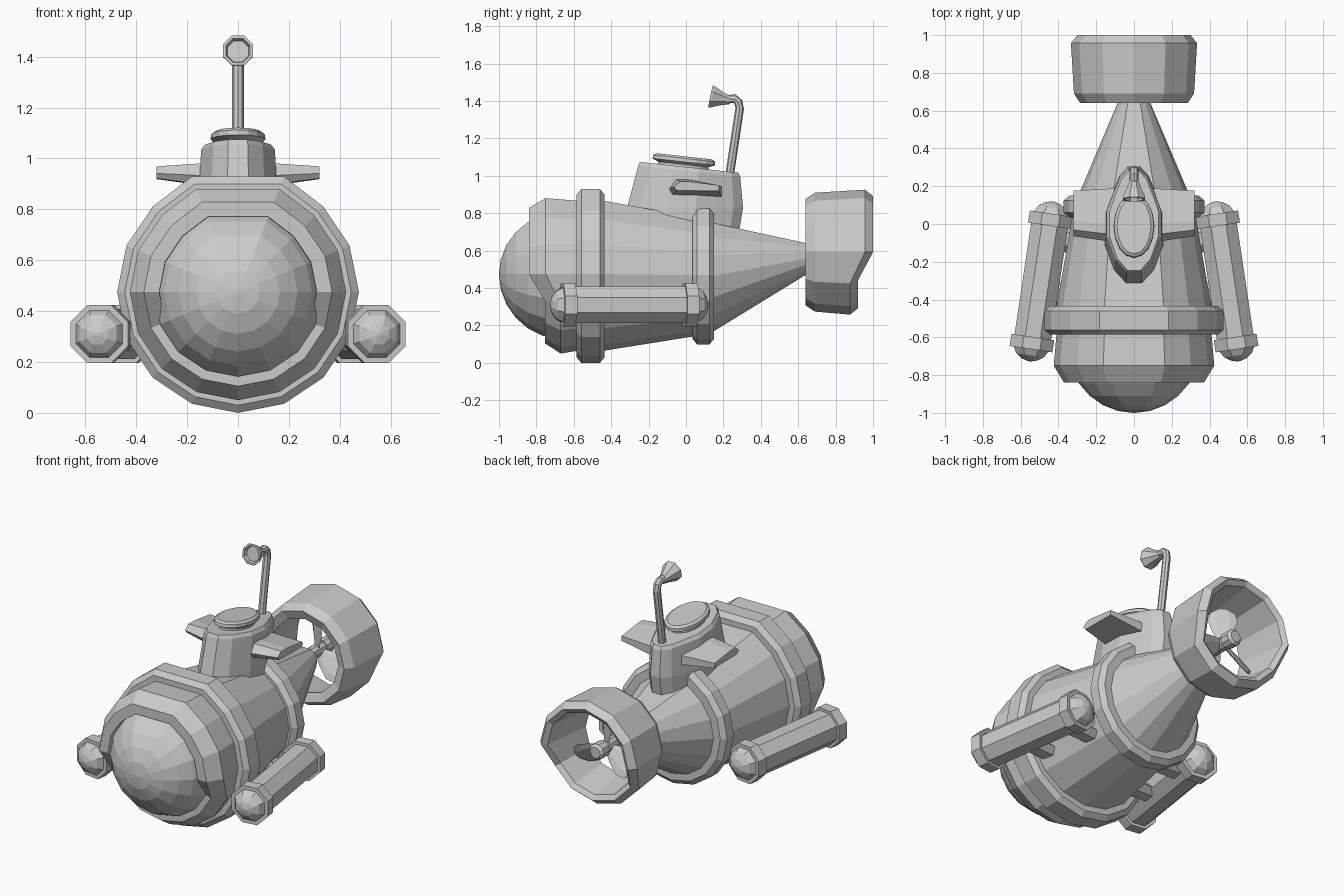
import bpy, bmesh, math
from mathutils import Vector

cube = bpy.data.objects.get("Cube")
if cube:
    bpy.data.objects.remove(cube, do_unlink=True)

grey = bpy.data.materials.new("plain grey")
grey.use_nodes = True
grey.diffuse_color = (0.6, 0.6, 0.6, 1)
grey.node_tree.nodes["Principled BSDF"].inputs["Base Color"].default_value = grey.diffuse_color

X, Y, Z = Vector((1, 0, 0)), Vector((0, 1, 0)), Vector((0, 0, 1))


def loft(name, rings, closed=False):
    """Skin a list of equal-length rings; cap the ends or close into a loop."""
    bm = bmesh.new()
    rows = [[bm.verts.new(p) for p in ring] for ring in rings]
    n = len(rows[0])
    pairs = list(zip(rows, rows[1:]))
    if closed:
        pairs.append((rows[-1], rows[0]))
    else:
        bm.faces.new(rows[0])
        bm.faces.new(rows[-1])
    for a, b in pairs:
        for i in range(n):
            j = (i + 1) % n
            bm.faces.new((a[i], a[j], b[j], b[i]))
    bmesh.ops.recalc_face_normals(bm, faces=bm.faces)
    mesh = bpy.data.meshes.new(name)
    bm.to_mesh(mesh)
    bm.free()
    mesh.materials.append(grey)
    obj = bpy.data.objects.new(name, mesh)
    bpy.context.collection.objects.link(obj)
    return obj


def ring(c, u, v, ru, rv=None, n=8, off=0.0):
    """Polygon ring about c in the plane of u and v."""
    rv = ru if rv is None else rv
    angles = [math.tau * (i + off) / n for i in range(n)]
    return [Vector(c) + u * ru * math.cos(a) + v * rv * math.sin(a) for a in angles]


def hull_ring(y, r, z=0.475, shift=0.0):
    """Sixteen-sided ring with a flattened top; lower half moved by shift."""
    pts = ring((0, y, z), X, Z, r, n=16)
    for p in pts:
        p.z = min(p.z, z + 0.955 * r)
        if abs(p.x) < 0.4 * r and p.z > z:
            p.z = z + 0.955 * r
        if p.z < z - 0.01:
            p.y += shift
    return pts


# Hull: stepped cowl, front band, tapering body
loft("hull", [
    hull_ring(-0.62, 0.30), hull_ring(-0.84, 0.31, shift=0.085),
    hull_ring(-0.84, 0.37, shift=0.085), hull_ring(-0.75, 0.425, shift=0.08),
    hull_ring(-0.58, 0.41), hull_ring(-0.44, 0.41), hull_ring(0.05, 0.325, 0.468)])

for name, y0, y1, r, z in (("front_band", -0.585, -0.435, 0.475, 0.475),
                           ("rear_band", 0.035, 0.15, 0.372, 0.47)):
    loft(name, [hull_ring(y0, r - 0.03, z), hull_ring(y0 + 0.025, r, z),
                hull_ring(y1 - 0.025, r, z), hull_ring(y1, r - 0.03, z)])

loft("tail_cone", [hull_ring(0.1, 0.31, 0.465), hull_ring(0.15, 0.295, 0.465),
                   hull_ring(0.68, 0.07, 0.565)])

# Front viewing dome
steps = [math.radians(a) for a in (1, 14, 28, 42, 56, 70, 84)]
loft("dome", [hull_ring(-0.65 - 0.35 * math.cos(a), 0.35 * math.sin(a)) for a in steps])


# Propeller shroud with its lower rear cut back
def shroud_ring(y, r, shift=0.0):
    pts = ring((0, y, 0.592), X, Z, r, n=12)
    for p in pts:
        if p.z < 0.58:
            p.y -= shift
    return pts


loft("shroud", [
    shroud_ring(0.64, 0.285), shroud_ring(0.69, 0.318), shroud_ring(0.957, 0.334, 0.08),
    shroud_ring(1.0, 0.30, 0.08), shroud_ring(0.98, 0.27, 0.08), shroud_ring(0.66, 0.23)],
    closed=True)

# Propeller hub and blades
HUB = Vector((0, 0.78, 0.58))
loft("propeller_hub", [ring(HUB + Y * d, X, Z, r, n=10)
                       for d, r in ((-0.14, 0.04), (0.04, 0.04), (0.04, 0.05), (0.1, 0.05), (0.115, 0.035))])
for k in range(3):
    a = math.radians(90 + 120 * k)
    out = X * math.cos(a) + Z * math.sin(a)
    chord = (out.cross(Y) + Y * 0.7).normalized()
    thick = out.cross(chord)
    loft("propeller_blade", [ring(HUB + out * d, chord, thick, w, 0.01, n=6)
                             for d, w in ((0.02, 0.03), (0.08, 0.06), (0.15, 0.085), (0.2, 0.07), (0.225, 0.03))])

# Conning tower with teardrop plan and sloping roof
PLAN = [(-0.31, 0.04), (-0.24, 0.1), (-0.1, 0.148), (0.05, 0.148),
        (0.16, 0.11), (0.25, 0.075), (0.3, 0.03)]


def slope(y):
    return 1.075 - 0.111 * (y + 0.25)


def tower_ring(sx, y0, y1, z=None, drop=0.0):
    half = [(x * sx, y0 + (y + 0.31) / 0.61 * (y1 - y0)) for y, x in PLAN]
    outline = half + [(-x, y) for x, y in reversed(half)]
    return [Vector((x, y, slope(y) - drop if z is None else z)) for x, y in outline]


loft("tower", [tower_ring(1.06, -0.33, 0.28, 0.68), tower_ring(1.05, -0.315, 0.305, 0.83),
               tower_ring(0.98, -0.255, 0.29, drop=0.02), tower_ring(0.88, -0.245, 0.28)])

# Hatch lid lying on the sloping roof
along = Vector((0, 1, -0.111)).normalized()
up = X.cross(along)
base = Vector((0, -0.015, slope(-0.015)))
loft("hatch", [ring(base + up * h, X, along, rx, ry, n=16)
               for h, rx, ry in ((-0.02, 0.09, 0.135), (0.012, 0.09, 0.135), (0.026, 0.108, 0.168),
                                 (0.045, 0.106, 0.166), (0.056, 0.09, 0.15))])

# Periscope pipe and flared horn
path = [Vector((0, y, z)) for y, z in ((0.225, 0.95), (0.287, 1.36), (0.28, 1.395), (0.26, 1.412), (0.22, 1.41))]
rows = []
for i, p in enumerate(path):
    d = (path[min(i + 1, 4)] - path[max(i - 1, 0)]).normalized()
    rows.append(ring(p, X, d.cross(X), 0.023))
loft("periscope_pipe", rows)
aim = Vector((0, -0.98, 0.2))
tip = Vector((0, 0.13, 1.425))
loft("periscope_horn", [ring(tip - aim * d, X, aim.cross(X), r, off=0.5)
                        for d, r in ((0.11, 0.022), (0.06, 0.04), (0.01, 0.064), (0, 0.064), (0, 0.052), (0.02, 0.045))])

FIN = [(-0.1, 0.93), (-0.06, 0.985), (0.0, 0.985), (0.19, 0.945), (0.19, 0.885), (-0.08, 0.89)]
for side, s in (("left", 1), ("right", -1)):
    # Tower fins
    loft(side + "_fin", [[Vector((s * 0.08, y, z)) for y, z in FIN],
                         [Vector((s * 0.32, 0.06 + (y - 0.05) * 0.83, 0.945 + (z - 0.937) * 0.5)) for y, z in FIN]])

    # Side pods: eight-sided tube, flanges and domed ends
    front, rear = Vector((s * 0.54, -0.628, 0.31)), Vector((s * 0.443, 0.02, 0.31))
    d = (rear - front).normalized()
    length = (rear - front).length
    end = [(-0.1, 0.008), (-0.09, 0.045), (-0.068, 0.08), (-0.035, 0.1),
           (-0.035, 0.124), (0.03, 0.124), (0.03, 0.106)]
    stations = end + [(length - t, r) for t, r in reversed(end)]
    loft(side + "_pod", [ring(front + d * t, d.cross(Z), Z, r, off=0.5) for t, r in stations])

    # Struts joining the pod to the hull
    for y in (-0.38, -0.08):
        loft(side + "_strut", [ring((s * x, y, z), Y, Z, 0.07, 0.04, n=6)
                               for x, z in ((0.25, 0.27), (0.47, 0.28))])
